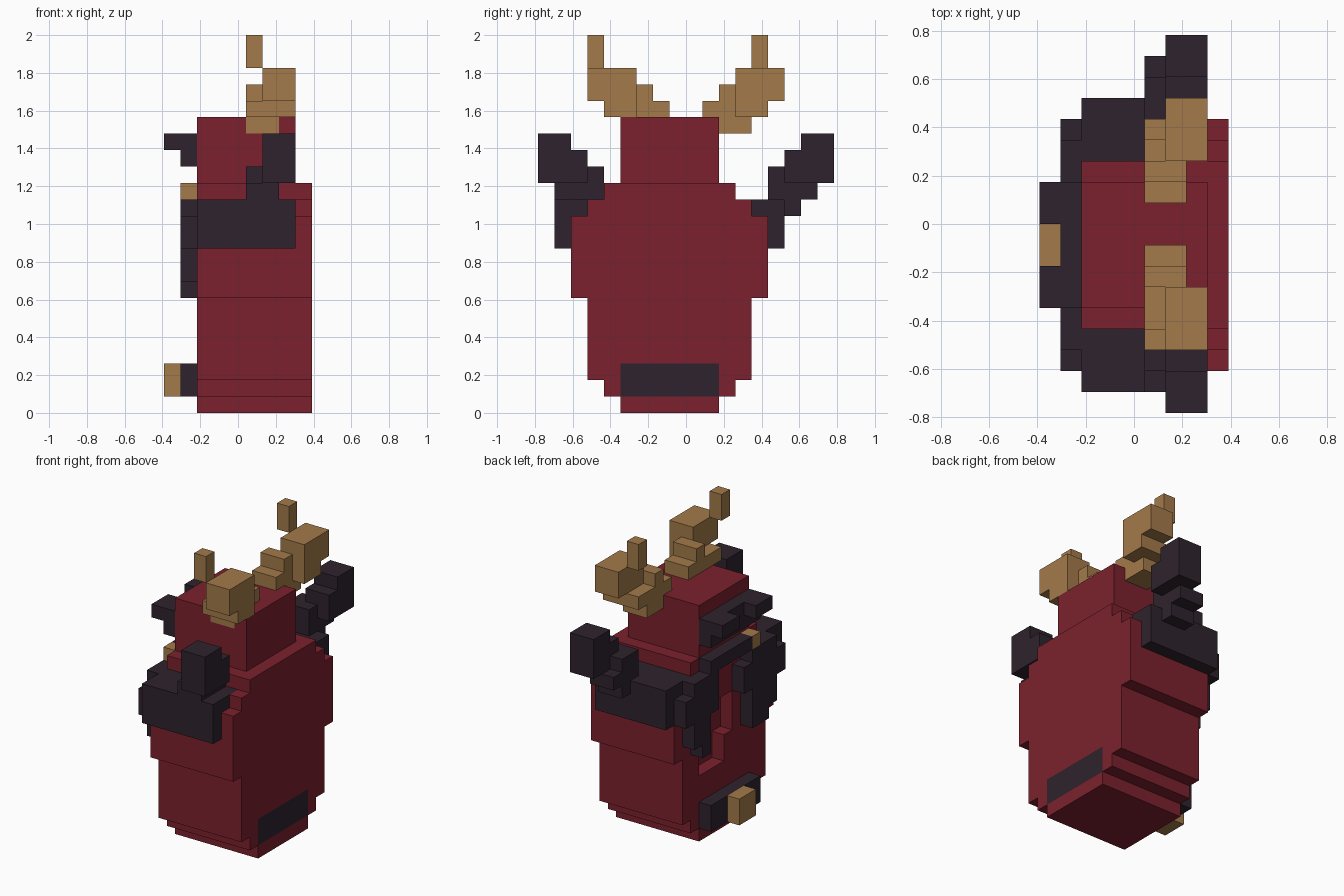
import bpy, bmesh, math
from mathutils import Vector

if "Cube" in bpy.data.objects:
    bpy.data.objects.remove(bpy.data.objects["Cube"], do_unlink=True)

U = 2 / 23                      # size of one block
NX, NY = 9, 18                  # grid size; x and y are centred


def material(name, rgb):
    m = bpy.data.materials.new(name)
    m.use_nodes = True
    c = (*rgb, 1)
    m.diffuse_color = c
    b = m.node_tree.nodes["Principled BSDF"]
    b.inputs["Base Color"].default_value = c
    b.inputs["Roughness"].default_value = 0.9
    return m


RED = material("deep red", (0.198, 0.0152, 0.0262))
DARK = material("dark plum", (0.0273, 0.0165, 0.0262))
TAN = material("tan", (0.366, 0.195, 0.069))

owner, parts = {}, {}           # block -> part name, part name -> material


def box(part, mat, x, y, z):
    """Fill inclusive block ranges; later parts replace earlier ones."""
    parts[part] = mat
    for i in range(x[0], x[1] + 1):
        for j in range(y[0], y[1] + 1):
            for k in range(z[0], z[1] + 1):
                owner[i, j, k] = part


def carve(x, y, z):
    for i in range(x[0], x[1] + 1):
        for j in range(y[0], y[1] + 1):
            for k in range(z[0], z[1] + 1):
                owner.pop((i, j, k), None)


# Barrel-shaped body, widening then stepping in at the shoulders
for y, z in [((5, 10), (0, 0)), ((4, 11), (1, 1)), ((3, 12), (2, 6)),
             ((2, 13), (7, 11)), ((3, 12), (12, 12)), ((4, 11), (13, 13))]:
    box("body", RED, (2, 8), y, z)
carve((2, 2), (8, 10), (5, 6))
carve((2, 2), (7, 10), (7, 9))
box("head", RED, (2, 7), (5, 10), (14, 17))

# Belt at both faces, with buckle
box("belt_back", DARK, (8, 8), (5, 10), (1, 2))
box("belt_front", DARK, (1, 1), (5, 10), (1, 2))
box("belt_buckle", TAN, (0, 0), (7, 8), (1, 2))

# Shoulder pads: side plate, top step, and fringe wrapping the face side
for name, plate, top in [("shoulder_a", 1, (1, 3)), ("shoulder_b", 14, (12, 14))]:
    box(name, DARK, (2, 7), (plate, plate), (10, 12))
    box(name, DARK, (2, 7), top, (12, 12))
for y, z in [((2, 2), (10, 11)), ((3, 3), (8, 12)), ((4, 5), (7, 12)),
             ((6, 6), (10, 11))]:
    box("fringe_a", DARK, (1, 1), y, z)
for y, z in [((13, 13), (10, 11)), ((12, 12), (8, 12)), ((11, 11), (7, 12)),
             ((10, 10), (10, 12))]:
    box("fringe_b", DARK, (1, 1), y, z)

# Brow ridge and mouth with a single tooth
box("brow", DARK, (1, 1), (5, 10), (15, 16))
box("brow", DARK, (0, 0), (5, 6), (16, 16))
box("brow", DARK, (0, 0), (9, 10), (16, 16))
box("mouth", DARK, (1, 1), (6, 10), (13, 13))
box("tooth", TAN, (1, 1), (5, 5), (13, 13))

# Mirrored raised arms and horns, given as x, y, z ranges on the near side
ARM = [((5, 6), (2, 2), (12, 12)), ((5, 6), (1, 3), (13, 13)),
       ((5, 6), (2, 3), (14, 14)), ((6, 7), (2, 2), (14, 15)),
       ((6, 7), (0, 1), (14, 16))]
HORN = [((5, 6), (5, 6), (17, 17)), ((5, 6), (6, 7), (18, 18)),
        ((5, 7), (4, 5), (18, 18)), ((5, 6), (6, 6), (19, 19)),
        ((6, 7), (3, 5), (19, 20))]
for side in ("a", "b"):
    for label, mat, boxes in (("arm_", DARK, ARM), ("horn_", TAN, HORN)):
        for x, y, z in boxes:
            if side == "b":
                y = (NY - 1 - y[1], NY - 1 - y[0])
            box(label + side, mat, x, y, z)
box("horn_tip_a", TAN, (5, 5), (3, 3), (21, 22))
box("horn_tip_b", TAN, (5, 5), (13, 13), (21, 22))

# Skin each part with its exposed faces only, then merge flat regions
DIRS = [Vector(d) for d in ((1, 0, 0), (-1, 0, 0), (0, 1, 0),
                            (0, -1, 0), (0, 0, 1), (0, 0, -1))]
for part, mat in parts.items():
    bm = bmesh.new()
    for cell in [c for c, p in owner.items() if p == part]:
        mid = Vector(cell) + Vector((0.5 - NX / 2, 0.5 - NY / 2, 0.5))
        for d in DIRS:
            if tuple(int(a + b) for a, b in zip(cell, d)) in owner:
                continue
            s = Vector((d.y, d.z, d.x)) / 2
            t = d.cross(s)
            c = mid + d / 2
            bm.faces.new([bm.verts.new((c + o) * U)
                          for o in (-s - t, s - t, s + t, -s + t)])
    bmesh.ops.remove_doubles(bm, verts=bm.verts, dist=1e-4)
    bmesh.ops.dissolve_limit(bm, angle_limit=math.radians(1),
                             verts=bm.verts, edges=bm.edges)
    me = bpy.data.meshes.new(part)
    bm.to_mesh(me)
    bm.free()
    me.materials.append(mat)
    bpy.context.collection.objects.link(bpy.data.objects.new(part, me))
